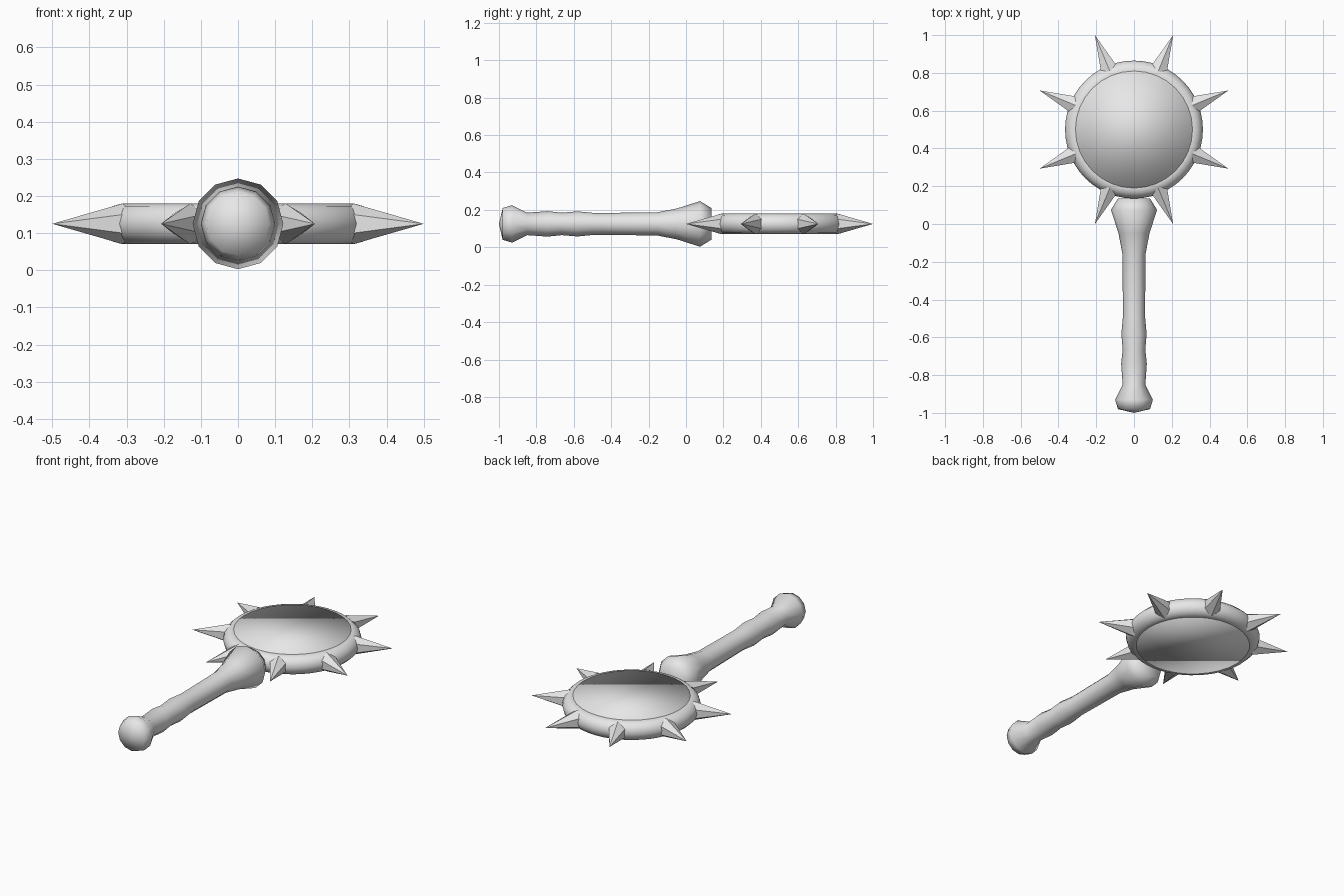
import bpy, bmesh, math
from mathutils import Matrix, Vector

if "Cube" in bpy.data.objects:
    bpy.data.objects.remove(bpy.data.objects["Cube"])

# One plain grey for every part
grey = bpy.data.materials.new("plain_grey")
grey.use_nodes = True
colour = (0.8, 0.8, 0.8, 1)
grey.diffuse_color = colour
grey.node_tree.nodes["Principled BSDF"].inputs["Base Color"].default_value = colour

MID = 0.125                        # height of the middle plane
HEAD = Vector((0, 0.5, MID))       # centre of the round head
RADIUS, TUBE = 0.31, 0.055         # rim radius and rim thickness


def finish(obj, name, smooth):
    obj.name = name
    obj.data.materials.clear()
    obj.data.materials.append(grey)
    for face in obj.data.polygons:
        face.use_smooth = smooth
    return obj


def from_bmesh(bm, name, smooth):
    bmesh.ops.recalc_face_normals(bm, faces=bm.faces)
    mesh = bpy.data.meshes.new(name)
    bm.to_mesh(mesh)
    bm.free()
    obj = bpy.data.objects.new(name, mesh)
    bpy.context.collection.objects.link(obj)
    return finish(obj, name, smooth)


# Handle: a twelve-sided turned shape along y, as (y, radius)
profile = [(-1.0, 0), (-0.98, 0.085), (-0.93, 0.1), (-0.85, 0.06), (-0.74, 0.068),
           (-0.665, 0.06), (-0.58, 0.067), (-0.485, 0.058), (-0.155, 0.062),
           (-0.05, 0.082), (0.075, 0.122), (0.135, 0.085), (0.135, 0)]
bm = bmesh.new()
points = [bm.verts.new((0, y, MID + r)) for y, r in profile]
edges = [bm.edges.new(pair) for pair in zip(points, points[1:])]
bmesh.ops.spin(bm, geom=points + edges, cent=(0, 0, MID), axis=(0, 1, 0),
               angle=math.tau, steps=12)
bmesh.ops.remove_doubles(bm, verts=bm.verts, dist=0.0005)
from_bmesh(bm, "handle", True)

# Head: a flat disc held in a round rim
bm = bmesh.new()
bmesh.ops.create_cone(bm, cap_ends=True, segments=32, radius1=RADIUS, radius2=RADIUS,
                      depth=2 * TUBE, matrix=Matrix.Translation(HEAD))
from_bmesh(bm, "disc", True)

bpy.ops.mesh.primitive_torus_add(location=HEAD, major_radius=RADIUS, minor_radius=TUBE,
                                 major_segments=48, minor_segments=12)
finish(bpy.context.object, "rim", True)

# Spikes: eight six-sided points around the rim
BASE, TIP = 0.335, 0.541
for i in range(8):
    bm = bmesh.new()
    turn = Matrix.Rotation(math.radians(22.5 + 45 * i), 4, "Z")
    push = Matrix.Translation(((BASE + TIP) / 2, 0, 0))
    lay = Matrix.Rotation(math.pi / 2, 4, "Y")
    bmesh.ops.create_cone(bm, cap_ends=True, segments=6, radius1=TUBE, radius2=0,
                          depth=TIP - BASE)
    # Put one corner of the base straight up
    corner = max((v.co for v in bm.verts), key=lambda c: c.xy.length)
    align = Matrix.Rotation(-math.atan2(corner.y, corner.x), 4, "Z")
    bm.transform(Matrix.Translation(HEAD) @ turn @ push @ lay @ align)
    bmesh.ops.remove_doubles(bm, verts=bm.verts, dist=0.0005)
    from_bmesh(bm, f"spike_{i + 1}", False)
